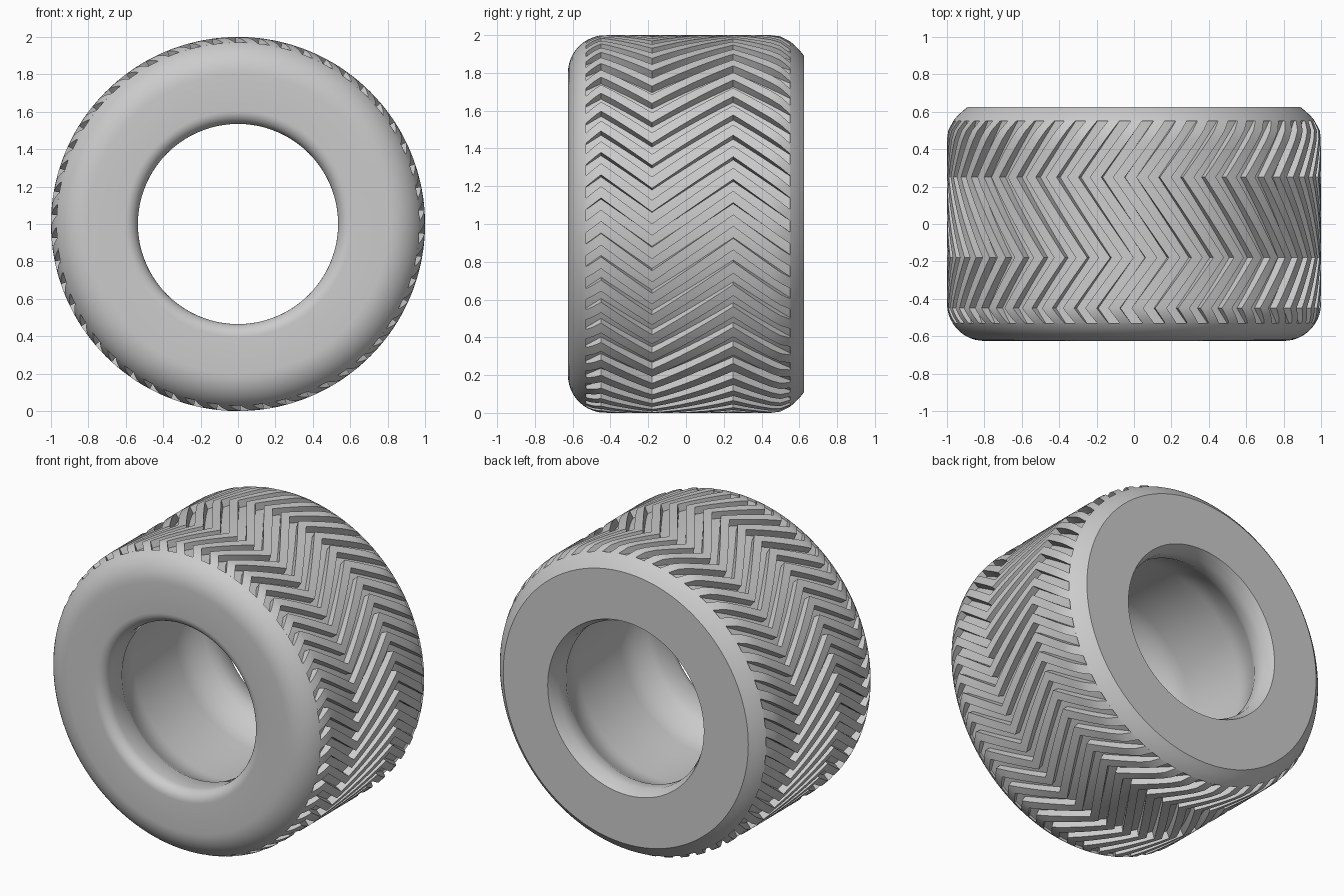
import bpy, bmesh
from math import sin, cos, pi, radians, tau

if "Cube" in bpy.data.objects:
    bpy.data.objects.remove(bpy.data.objects["Cube"])

grey = bpy.data.materials.new("rubber_grey")
grey.use_nodes = True
grey.diffuse_color = (0.6, 0.6, 0.6, 1)
grey.node_tree.nodes["Principled BSDF"].inputs["Base Color"].default_value = (0.6, 0.6, 0.6, 1)

FLOOR = 0.953               # groove floor radius
FRONT, BACK = -0.53, 0.55   # ends of the grooved band
END = 0.625                 # side walls
BORE = 0.535
RIBS = 50


def point(radius, y, angle):
    return (radius * cos(angle), y, 1 + radius * sin(angle))


def arc(cr, cy, rad, start, end, steps=8):
    """Arc in the (radius, y) plane; 0 degrees points outward, 90 to the back."""
    angles = [radians(start + (end - start) * i / steps) for i in range(steps + 1)]
    return [(cr + rad * cos(a), cy + rad * sin(a)) for a in angles]


def finish(bm, name):
    bmesh.ops.recalc_face_normals(bm, faces=bm.faces)
    mesh = bpy.data.meshes.new(name)
    bm.to_mesh(mesh)
    bm.free()
    mesh.materials.append(grey)
    obj = bpy.data.objects.new(name, mesh)
    bpy.context.collection.objects.link(obj)
    bpy.ops.object.select_all(action='DESELECT')
    obj.select_set(True)
    bpy.context.view_layer.objects.active = obj
    bpy.ops.object.shade_smooth_by_angle(angle=radians(30))


def loft(bm, rings, closed):
    """Join closed loops of points; optionally join last to first."""
    loops = [[bm.verts.new(p) for p in ring] for ring in rings]
    pairs = list(zip(loops, loops[1:]))
    if closed:
        pairs.append((loops[-1], loops[0]))
    for a, b in pairs:
        for i in range(len(a)):
            j = (i + 1) % len(a)
            bm.faces.new((a[i], a[j], b[j], b[i]))
    if not closed:
        bm.faces.new(loops[0])
        bm.faces.new(loops[-1])


def tread_radius(y):
    """Outer surface: round front shoulder, flat crown, curved back chamfer."""
    if y < -0.425:
        return 0.8 + (0.2 ** 2 - (y + 0.425) ** 2) ** 0.5
    if y > 0.46:
        return 1 - 0.11 * ((y - 0.46) / (END - 0.46)) ** 2
    return 1.0


# Tyre body: lathe a section with a rounded front, chamfered back, bulged bore
shoulder = arc(0.8, -0.425, 0.2, -90, -35)
chamfer = [BACK + (END - BACK) * k / 4 for k in range(5)]
bulge = [(BORE + 0.085 * sin(pi / 2 * k / 6), 0.48 - 0.24 * k / 6) for k in range(7)]
profile = (
    arc(BORE + 0.07, -END + 0.07, 0.07, -180, -90)
    + shoulder
    + [(tread_radius(FRONT), FRONT), (FLOOR, FRONT), (FLOOR, BACK)]
    + [(tread_radius(y), y) for y in chamfer]
    + [(0.567, END), (BORE, 0.56)]
    + bulge
    + [(r, 0.04 - y) for r, y in reversed(bulge)]
)
STEPS = 160
bm = bmesh.new()
loft(bm, [[point(r, y, tau * i / STEPS) for r, y in profile] for i in range(STEPS)], True)
finish(bm, "tyre_body")

# Zigzag path of one rib: (y, angular offset)
zigzag = [(FRONT, 0.11), (-0.45, 0.17), (-0.18, -0.03), (0.25, 0.27), (BACK, 0.05)]
path = [zigzag[0]]
for (y0, a0), (y1, a1) in zip(zigzag, zigzag[1:]):
    path += [(y0 + (y1 - y0) * k / 6, a0 + (a1 - a0) * k / 6) for k in range(1, 7)]

# Tread ribs around the tyre
bm = bmesh.new()
half = 0.25 * tau / RIBS
for n in range(RIBS):
    turn = tau * n / RIBS
    rings = []
    for y, a in path:
        low, high = turn + a - half, turn + a + half
        top = tread_radius(y)
        rings.append([point(FLOOR - 0.01, y, low), point(top, y, low),
                      point(top, y, turn + a), point(top, y, high),
                      point(FLOOR - 0.01, y, high)])
    loft(bm, rings, False)
finish(bm, "tread_ribs")
